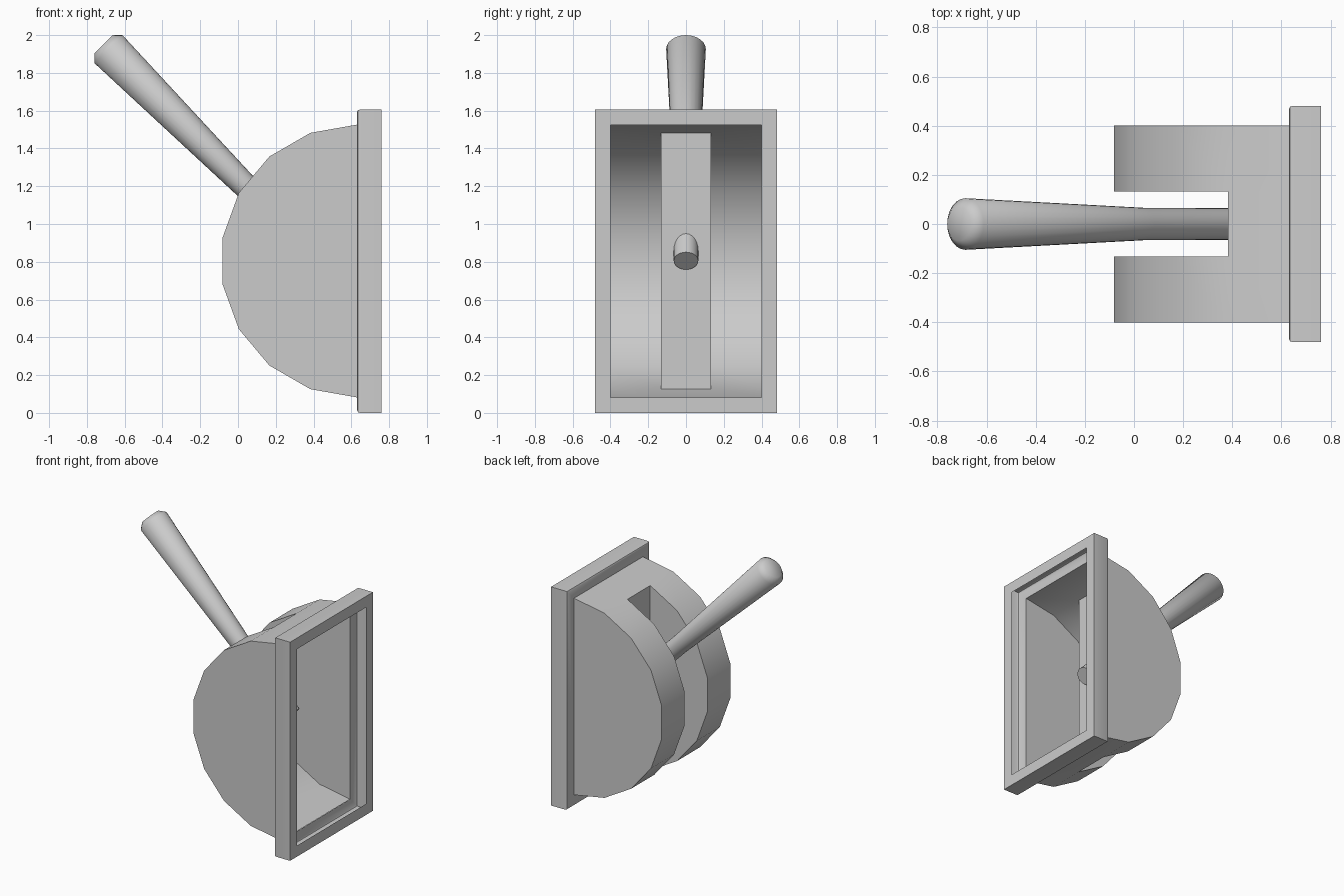
import bpy, bmesh, math
from mathutils import Vector

if "Cube" in bpy.data.objects:
    bpy.data.objects.remove(bpy.data.objects["Cube"])

def finish(name, bm, angle):
    bmesh.ops.remove_doubles(bm, verts=bm.verts, dist=1e-5)
    bmesh.ops.recalc_face_normals(bm, faces=bm.faces)
    mesh = bpy.data.meshes.new(name)
    bm.to_mesh(mesh)
    bm.free()
    obj = bpy.data.objects.new(name, mesh)
    bpy.context.collection.objects.link(obj)
    bpy.ops.object.select_all(action='DESELECT')
    obj.select_set(True)
    bpy.context.view_layer.objects.active = obj
    bpy.ops.object.shade_smooth_by_angle(angle=math.radians(angle))
    return obj

def face(bm, points):
    bm.faces.new([bm.verts.new(p) for p in points])

def bridge(bm, a, b):
    for i in range(len(a)):
        j = (i + 1) % len(a)
        bm.faces.new((a[i], a[j], b[j], b[i]))

CX, CZ, R = 0.63, 0.804, 0.722
HALF_W, SLOT = 0.40, 0.132

# Half-round housing: open shell with a recessed slot down the middle
arc = [(CX + R * math.cos(math.radians(90 + 20 * i)),
        CZ + R * math.sin(math.radians(90 + 20 * i))) for i in range(10)]
bm = bmesh.new()
ys = (-HALF_W, -SLOT, SLOT, HALF_W)
for strip in range(3):
    for i in range(9):
        if strip == 1 and 0 < i < 8:
            continue
        (x0, z0), (x1, z1) = arc[i], arc[i + 1]
        y0, y1 = ys[strip], ys[strip + 1]
        face(bm, [(x0, y0, z0), (x0, y1, z0), (x1, y1, z1), (x1, y0, z1)])
for s in (-1, 1):
    face(bm, [(x, s * HALF_W, z) for x, z in arc])
    face(bm, [(x, s * SLOT, z) for x, z in arc[1:9]])
(xa, za), (xb, zb) = arc[1], arc[8]
face(bm, [(xa, -SLOT, za), (xa, SLOT, za), (xb, SLOT, zb), (xb, -SLOT, zb)])
finish("housing", bm, 30)

# Mounting frame: channel of flange, eased edge, outer wall and thin rim
bm = bmesh.new()
prev = None
for x, inset in ((0.63, 0.081), (0.63, 0.014), (0.635, 0.004),
                 (0.645, 0), (0.76, 0), (0.76, 0.081)):
    hy, hz = 0.481 - inset, 0.803 - inset
    ring = [bm.verts.new((x, sy * hy, 0.803 + sz * hz))
            for sy, sz in ((-1, -1), (1, -1), (1, 1), (-1, 1))]
    if prev:
        bridge(bm, prev, ring)
    prev = ring
finish("mounting_frame", bm, 30)

# Lever: tapered round bar leaning at 45 degrees with a chamfered tip
bm = bmesh.new()
base, axis = Vector((0.435, 0, 0.805)), Vector((-1, 0, 1)).normalized()
side, up = Vector((0, 1, 0)), Vector((1, 0, 1)).normalized()
rings = []
for d, r in ((0, 0.065), (0.56, 0.066), (1.585, 0.105), (1.622, 0.068)):
    rings.append([bm.verts.new(base + axis * d
                               + side * r * math.cos(math.tau * k / 24)
                               + up * r * math.sin(math.tau * k / 24))
                  for k in range(24)])
for a, b in zip(rings, rings[1:]):
    bridge(bm, a, b)
bm.faces.new(rings[0])
bm.faces.new(rings[-1])
finish("lever", bm, 55)
